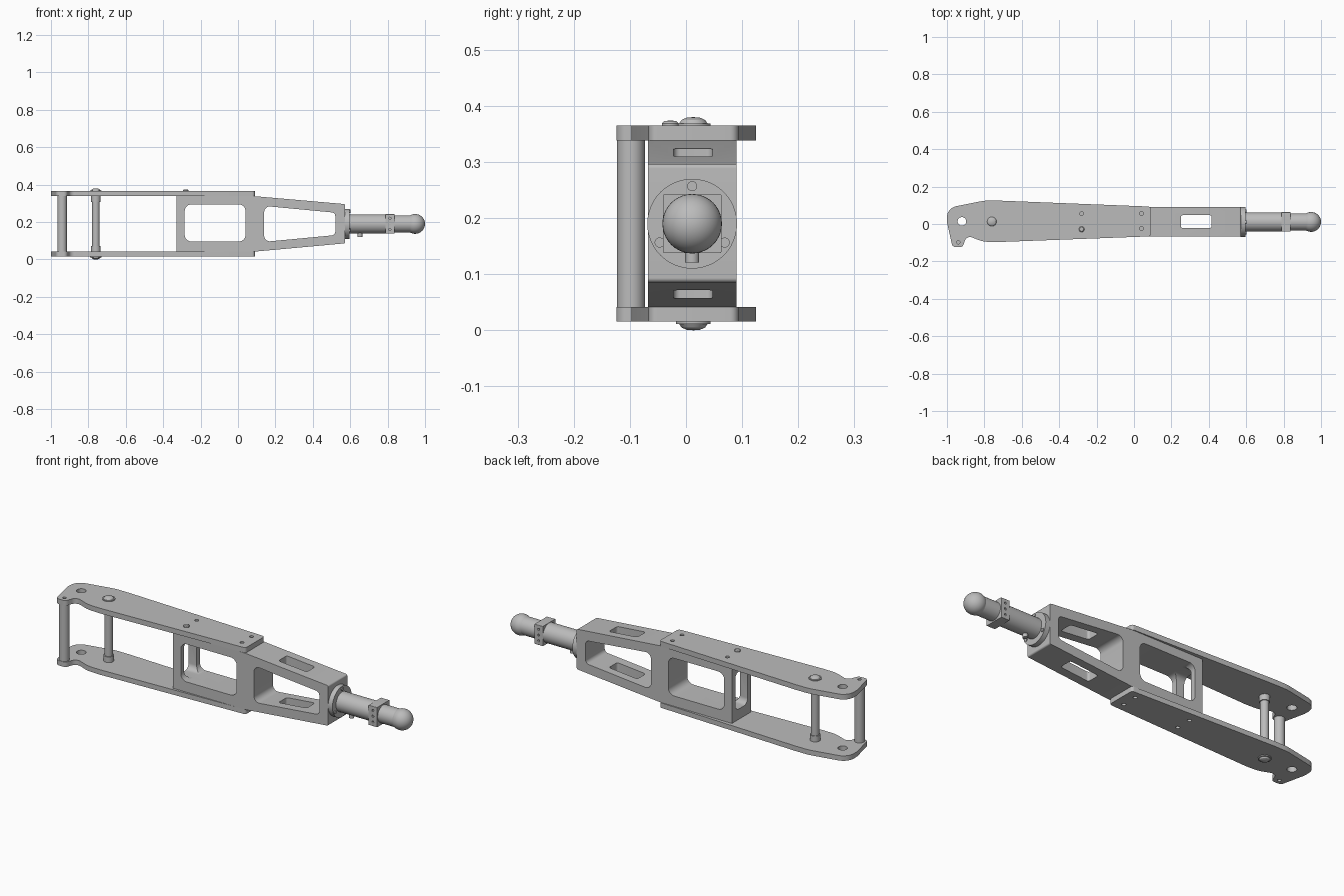
import bpy, bmesh, math
from mathutils import Vector, Matrix

default = bpy.data.objects.get("Cube")
if default:
    bpy.data.objects.remove(default, do_unlink=True)

steel = bpy.data.materials.new("steel grey")
steel.use_nodes = True
GREY = (0.5, 0.5, 0.5, 1)
steel.diffuse_color = GREY
steel.node_tree.nodes["Principled BSDF"].inputs["Base Color"].default_value = GREY

CY, CZ = 0.011, 0.19  # centre line of the arm
TO_AXIS = {
    "x": lambda u, v, w: (w, u, v),
    "y": lambda u, v, w: (u, w, v),
    "z": lambda u, v, w: (u, v, w),
}


def finish(name, bm):
    bmesh.ops.recalc_face_normals(bm, faces=bm.faces)
    mesh = bpy.data.meshes.new(name)
    bm.to_mesh(mesh)
    bm.free()
    mesh.materials.append(steel)
    obj = bpy.data.objects.new(name, mesh)
    bpy.context.collection.objects.link(obj)
    return obj


def rounded(corners, steps=8):
    """Replace each (u, v, radius) corner by a fillet arc."""
    out = []
    for i, (u, v, r) in enumerate(corners):
        p = Vector((u, v))
        if r == 0:
            out.append(p)
            continue
        a = (Vector(corners[i - 1][:2]) - p).normalized()
        b = (Vector(corners[(i + 1) % len(corners)][:2]) - p).normalized()
        half = a.angle(b) / 2
        centre = p + (a + b).normalized() * (r / math.sin(half))
        start = p + a * (r / math.tan(half)) - centre
        end = p + b * (r / math.tan(half)) - centre
        sweep = start.angle_signed(end)
        for k in range(steps + 1):
            out.append(centre + Matrix.Rotation(-sweep * k / steps, 2) @ start)
    return out


def prism(name, points, axis, lo, hi):
    bm = bmesh.new()
    low = [bm.verts.new(TO_AXIS[axis](u, v, lo)) for u, v in points]
    high = [bm.verts.new(TO_AXIS[axis](u, v, hi)) for u, v in points]
    bm.faces.new(low)
    bm.faces.new(high)
    for i in range(len(points)):
        bm.faces.new((low[i - 1], low[i], high[i], high[i - 1]))
    return finish(name, bm)


def rect(u0, u1, v0, v1, r):
    return rounded([(u0, v0, r), (u1, v0, r), (u1, v1, r), (u0, v1, r)])


def circle(u, v, r, n=24):
    turns = [2 * math.pi * k / n for k in range(n)]
    return [(u + r * math.cos(t), v + r * math.sin(t)) for t in turns]


def lathe(name, profile, axis, u, v, n=32):
    """Turn a (radius, height) profile about a line parallel to axis."""
    bm = bmesh.new()
    verts = [bm.verts.new((r, 0, h)) for r, h in profile]
    edges = [bm.edges.new(pair) for pair in zip(verts, verts[1:])]
    bmesh.ops.spin(bm, geom=verts + edges, cent=(0, 0, 0), axis=(0, 0, 1),
                   angle=2 * math.pi, steps=n)
    bmesh.ops.remove_doubles(bm, verts=bm.verts, dist=1e-5)
    for vert in bm.verts:
        vert.co = TO_AXIS[axis](vert.co.x + u, vert.co.y + v, vert.co.z)
    return finish(name, bm)


def cut(obj, cutters):
    for c in cutters:
        mod = obj.modifiers.new("cut", "BOOLEAN")
        mod.operation, mod.solver, mod.object = "DIFFERENCE", "EXACT", c
    graph = bpy.context.evaluated_depsgraph_get()
    mesh = bpy.data.meshes.new_from_object(obj.evaluated_get(graph))
    obj.modifiers.clear()
    obj.data = mesh
    for c in cutters:
        bpy.data.objects.remove(c, do_unlink=True)


# Upper and lower side plates with their holes
outline = rounded([
    (0.09, 0.093, 0.015), (-0.72, 0.125, 0.3), (-0.80, 0.125, 0.2),
    (-1.0, 0.085, 0.06), (-1.0, 0.01, 0.05), (-0.97, -0.124, 0.022),
    (-0.916, -0.124, 0.022), (-0.895, -0.06, 0.03), (-0.81, -0.094, 0.15),
    (-0.74, -0.097, 0.2), (0.09, -0.066, 0.015)])
holes = [(-0.92, 0.014, 0.023), (-0.94, -0.098, 0.009), (-0.28, 0.056, 0.01),
         (0.04, 0.056, 0.01), (0.04, -0.024, 0.01)]
for name, lo, hi in (("lower_plate", 0.016, 0.042), ("upper_plate", 0.338, 0.365)):
    plate = prism(name, outline, "z", lo, hi)
    drills = [prism("drill", circle(*h), "z", lo - 0.01, hi + 0.01) for h in holes]
    if name == "lower_plate":
        drills.append(prism("drill", circle(-0.28, -0.026, 0.01), "z", 0, 0.06))
    cut(plate, drills)

# Body: straight box with a tapered nose, opened by windows
body = prism("body", rounded([
    (-0.33, 0.042, 0), (0.09, 0.042, 0), (0.572, 0.086, 0.008),
    (0.572, 0.296, 0.008), (0.09, 0.338, 0), (-0.33, 0.338, 0)]), "y", -0.068, 0.09)
trapezoid = rounded([(0.14, 0.094, 0.03), (0.52, 0.13, 0.02),
                     (0.52, 0.25, 0.02), (0.14, 0.286, 0.03)])
cut(body, [
    prism("window", rect(-0.285, 0.04, 0.096, 0.294, 0.035), "y", -0.2, 0.2),
    prism("nose_window", trapezoid, "y", -0.2, 0.2),
    prism("end_window", rect(-0.04, 0.062, 0.096, 0.294, 0.03), "x", -0.4, -0.2),
    prism("slot", rect(0.25, 0.415, -0.022, 0.047, 0.012), "z", -0.1, 0.5)])

# Spacer rod and through bolt at the open end
lathe("spacer_rod", [(0, 0.04), (0.025, 0.04), (0.025, 0.34), (0, 0.34)],
      "z", -0.94, -0.098)
half_bolt = [(0, 0), (0.012, 0.001), (0.021, 0.005), (0.025, 0.011), (0.031, 0.011),
             (0.031, 0.016), (0.025, 0.016), (0.025, 0.072), (0.02, 0.072)]
bolt = half_bolt + [(r, 2 * CZ - h) for r, h in reversed(half_bolt)]
lathe("through_bolt", bolt, "z", -0.76, 0.013)
lathe("plate_screw", [(0, 0.34), (0.015, 0.34), (0.015, 0.369), (0.011, 0.373),
                      (0, 0.374)], "z", -0.28, -0.028)

# Mounting flange with three bolts
lathe("flange", [(0, 0.57), (0.08, 0.57), (0.08, 0.597), (0, 0.597)], "x", CY, CZ, 48)
for k in range(3):
    t = math.radians(90 + 120 * k)
    lathe("flange_bolt", [(0, 0.59), (0.009, 0.59), (0.009, 0.601), (0, 0.601)], "x",
          CY + 0.067 * math.cos(t), CZ + 0.067 * math.sin(t), 16)

# Shaft, clamp block, ball and locking pin
lathe("shaft", [(0, 0.59), (0.051, 0.59), (0.051, 0.80), (0.046, 0.80),
                (0.046, 0.93), (0, 0.93)], "x", CY, CZ, 40)
block = prism("clamp_block", rect(CY - 0.052, CY + 0.052, CZ - 0.052, CZ + 0.052, 0.002),
              "x", 0.788, 0.836)
cut(block, [prism("drill", circle(0.812, CZ + dz, 0.006, 12), "y", CY + s * 0.04, CY + s * 0.07)
            for dz in (-0.03, 0, 0.03) for s in (-1, 1)])
ball = [(0.053 * math.sin(math.pi * k / 20), 0.947 - 0.053 * math.cos(math.pi * k / 20))
        for k in range(21)]
lathe("ball", ball, "x", CY, CZ, 40)
lathe("locking_pin", [(0, 0.121), (0.0125, 0.121), (0.0125, 0.17), (0, 0.17)],
      "z", 0.652, CY, 20)

# Smooth the round parts and keep edges crisp
bpy.ops.object.select_all(action="DESELECT")
for obj in bpy.context.collection.objects:
    if obj.type == "MESH" and steel.name in obj.data.materials:
        obj.select_set(True)
        bpy.context.view_layer.objects.active = obj
bpy.ops.object.shade_smooth_by_angle(angle=math.radians(30))
